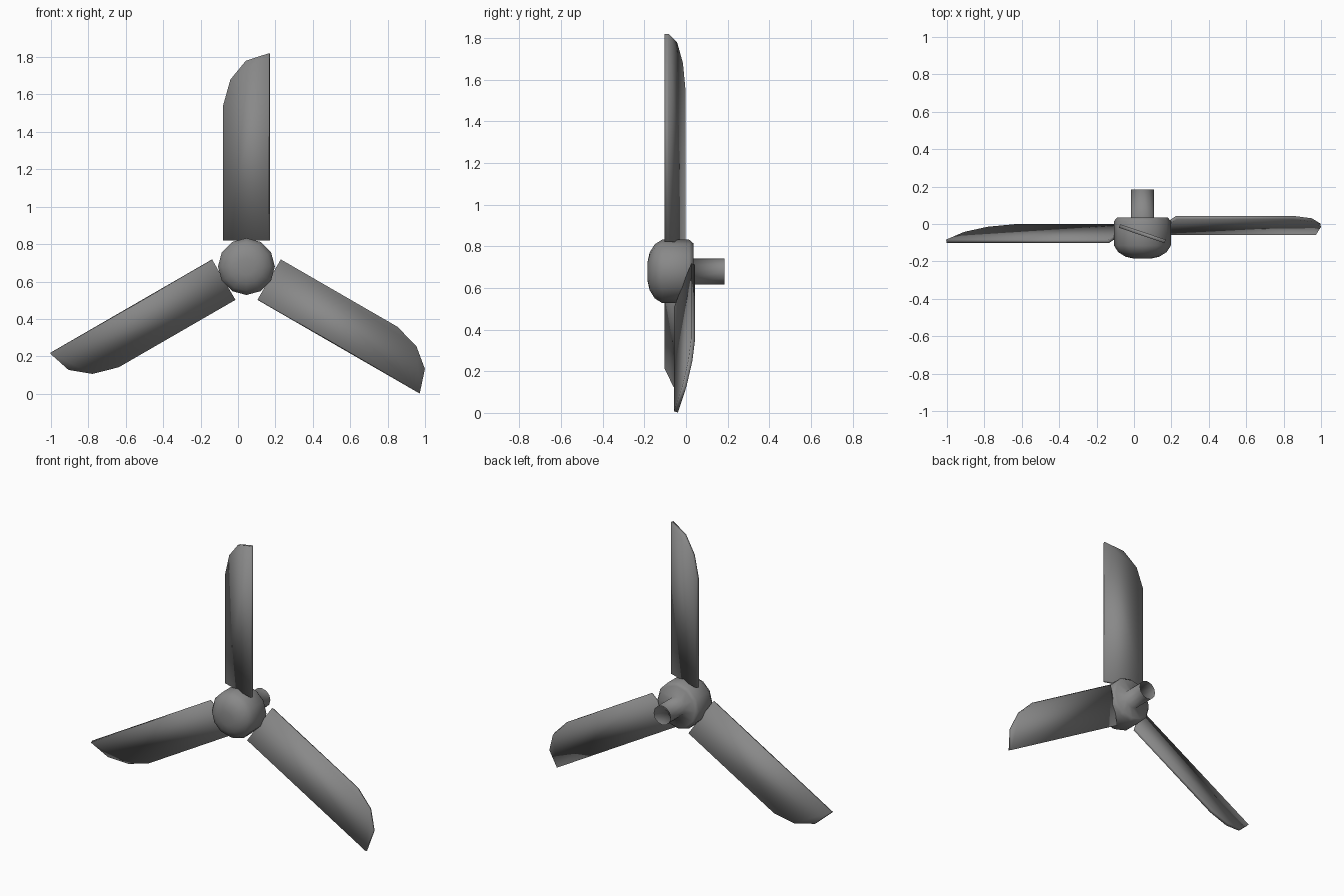
import bpy, bmesh, math

if "Cube" in bpy.data.objects:
    bpy.data.objects.remove(bpy.data.objects["Cube"])

CX, CZ = 0.045, 0.68          # hub axis position
PITCH = math.radians(18.7)    # blade pitch angle
THICK = 0.02

# Dark grey for every part
dark = bpy.data.materials.new("dark_grey")
dark.diffuse_color = (0.25, 0.25, 0.25, 1)
dark.use_nodes = True
dark.node_tree.nodes["Principled BSDF"].inputs["Base Color"].default_value = dark.diffuse_color


def finish(name, bm):
    bmesh.ops.recalc_face_normals(bm, faces=bm.faces)
    for f in bm.faces:
        f.smooth = True
    me = bpy.data.meshes.new(name)
    bm.to_mesh(me)
    bm.free()
    me.materials.append(dark)
    ob = bpy.data.objects.new(name, me)
    bpy.context.collection.objects.link(ob)
    return ob


def lathe(name, profile, sides):
    """Surface turned about the hub axis, open at the start, closed at the end."""
    bm = bmesh.new()
    rings = []
    for r, y in profile:
        rings.append([bm.verts.new((CX + r * math.sin(2 * math.pi * i / sides), y,
                                    CZ + r * math.cos(2 * math.pi * i / sides)))
                      for i in range(sides)])
    for a, b in zip(rings, rings[1:]):
        for i in range(sides):
            j = (i + 1) % sides
            bm.faces.new((a[i], a[j], b[j], b[i]))
    bm.faces.new(rings[-1])
    return finish(name, bm)


def blade(name, angle, y_mid):
    """Pitched flat blade with a swept tip, turned about the hub axis."""
    outline = [(0.1285, 0.14), (0.1285, 1.14), (0.0, 1.10),
               (-0.087, 1.0), (-0.1285, 0.86), (-0.1285, 0.14)]
    c, s = math.cos(math.radians(angle)), math.sin(math.radians(angle))
    bm = bmesh.new()
    layers = []
    for t in (-THICK / 2, THICK / 2):
        layer = []
        for u, z in outline:
            x = u * math.cos(PITCH) + t * math.sin(PITCH)
            y = -u * math.sin(PITCH) + t * math.cos(PITCH) + y_mid
            layer.append(bm.verts.new((CX + x * c - z * s, y, CZ + x * s + z * c)))
        layers.append(layer)
    a, b = layers
    bm.faces.new(a)
    bm.faces.new(b)
    for i in range(len(a)):
        j = (i + 1) % len(a)
        bm.faces.new((a[i], a[j], b[j], b[i]))
    return finish(name, bm)


# Domed hub with the open-ended rear shaft
lathe("hub_and_shaft", [(0.062, 0.185), (0.062, 0.035), (0.135, 0.035),
                        (0.152, 0.015), (0.152, -0.115), (0.13, -0.15),
                        (0.09, -0.175), (0.045, -0.185)], 12)

# Three blades
blade("blade_top", 0, -0.052)
blade("blade_left", 120, -0.052)
blade("blade_right", -120, -0.007)
